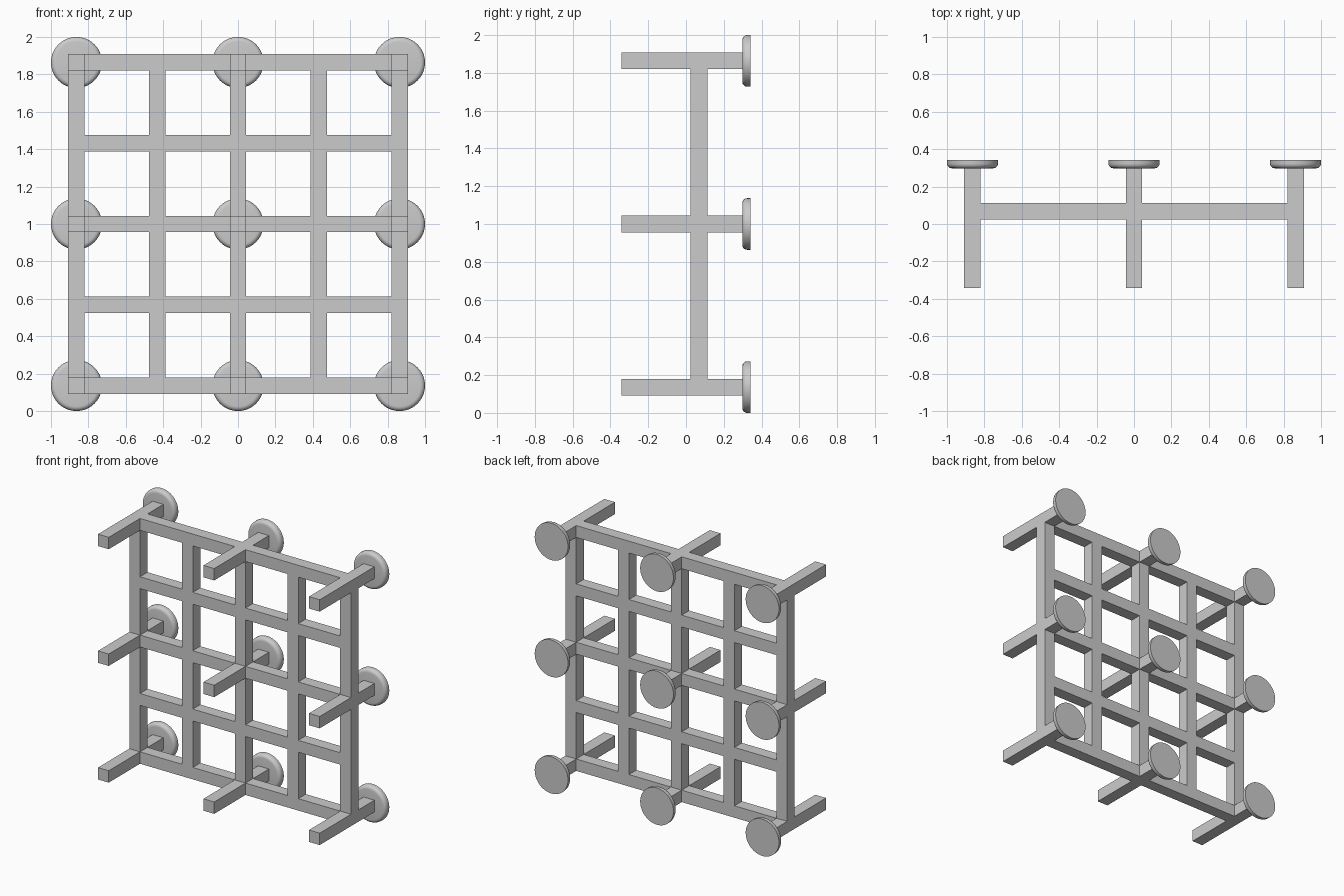
import bpy, bmesh, math
from mathutils import Vector, Matrix

if "Cube" in bpy.data.objects:
    bpy.data.objects.remove(bpy.data.objects["Cube"])

PITCH, HALF = 0.4318, 0.044           # bar spacing and half bar width
Y_PEG, Y_FRONT, Y_BACK = -0.341, 0.025, 0.113
Y_DISC, Y_END = 0.298, 0.341


def new_object(name, bm):
    mesh = bpy.data.meshes.new(name)
    bmesh.ops.recalc_face_normals(bm, faces=bm.faces)
    bm.to_mesh(mesh)
    bm.free()
    obj = bpy.data.objects.new(name, mesh)
    bpy.context.collection.objects.link(obj)
    return obj


# Lattice: 5 x 5 bars drawn as flat cells, thickened into one clean frame
breaks = [(i - 2) * PITCH + s * HALF for i in range(5) for s in (-1, 1)]
bm = bmesh.new()
verts = {(i, j): bm.verts.new((x, Y_FRONT, z + 1))
         for i, x in enumerate(breaks) for j, z in enumerate(breaks)}
for i in range(9):
    for j in range(9):
        if i % 2 and j % 2:           # open window
            continue
        bm.faces.new([verts[i, j], verts[i + 1, j],
                      verts[i + 1, j + 1], verts[i, j + 1]])
res = bmesh.ops.extrude_face_region(bm, geom=bm.faces[:], use_keep_orig=True)
bmesh.ops.translate(bm, vec=(0, Y_BACK - Y_FRONT, 0),
                    verts=[g for g in res["geom"] if isinstance(g, bmesh.types.BMVert)])
bm.normal_update()

# Pegs: pulled out of every second crossing, to the front and to the back
centres = [(x * PITCH * 2, 1 + z * PITCH * 2) for x in (-1, 0, 1) for z in (-1, 0, 1)]
for y, y_new in ((Y_FRONT, Y_PEG), (Y_BACK, Y_DISC)):
    for cx, cz in centres:
        target = Vector((cx, y, cz))
        face = min(bm.faces, key=lambda f: (f.calc_center_median() - target).length)
        ext = bmesh.ops.extrude_discrete_faces(bm, faces=[face])["faces"][0]
        for v in ext.verts:
            v.co.y = y_new
new_object("lattice_frame_with_pegs", bm)

# Mounting discs: flat back, rounded front rim
for n, (cx, cz) in enumerate(centres):
    bm = bmesh.new()
    bmesh.ops.create_cone(bm, cap_ends=True, segments=48, radius1=0.1364, radius2=0.1364,
                          depth=Y_END - Y_DISC,
                          matrix=Matrix.Translation((cx, (Y_DISC + Y_END) / 2, cz))
                          @ Matrix.Rotation(math.pi / 2, 4, 'X'))
    rim = [e for e in bm.edges if all(v.co.y < Y_DISC + 0.001 for v in e.verts)]
    bmesh.ops.bevel(bm, geom=rim, offset=0.025, segments=5, profile=0.5, affect='EDGES')
    disc = new_object(f"mounting_disc_{n + 1}", bm)
    bpy.ops.object.select_all(action='DESELECT')
    disc.select_set(True)
    bpy.context.view_layer.objects.active = disc
    bpy.ops.object.shade_smooth_by_angle(angle=math.radians(35))
